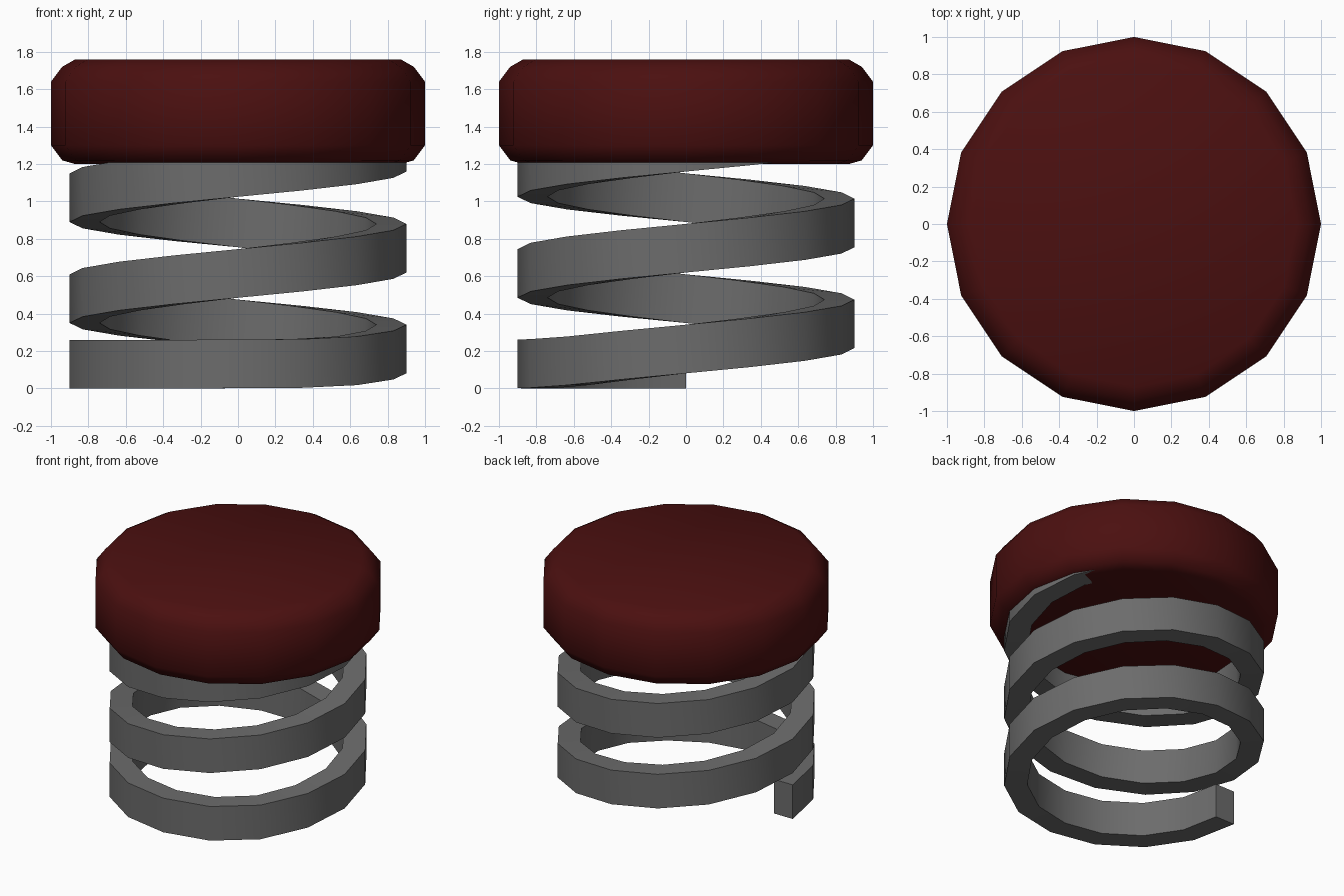
import bpy, bmesh, math

if "Cube" in bpy.data.objects:
    bpy.data.objects.remove(bpy.data.objects["Cube"])

SIDES = 16


def material(name, colour):
    mat = bpy.data.materials.new(name)
    mat.use_nodes = True
    mat.diffuse_color = (*colour, 1)
    mat.node_tree.nodes["Principled BSDF"].inputs["Base Color"].default_value = (*colour, 1)
    return mat


def ring_mesh(name, rings, mat, smooth_angle):
    """Skin a list of rings and close both ends."""
    bm = bmesh.new()
    loops = [[bm.verts.new(p) for p in ring] for ring in rings]
    n = len(loops[0])
    for a, b in zip(loops, loops[1:]):
        for i in range(n):
            j = (i + 1) % n
            bm.faces.new((a[i], a[j], b[j], b[i]))
    bm.faces.new(loops[0][::-1])
    bm.faces.new(loops[-1])
    bmesh.ops.recalc_face_normals(bm, faces=bm.faces)
    mesh = bpy.data.meshes.new(name)
    bm.to_mesh(mesh)
    bm.free()
    mesh.materials.append(mat)
    obj = bpy.data.objects.new(name, mesh)
    bpy.context.collection.objects.link(obj)
    bpy.ops.object.select_all(action="DESELECT")
    obj.select_set(True)
    bpy.context.view_layer.objects.active = obj
    bpy.ops.object.shade_smooth_by_angle(angle=math.radians(smooth_angle))
    return obj


dark_red = material("dark red", (0.07, 0.005, 0.005))
steel_grey = material("steel grey", (0.15, 0.15, 0.15))


# Cap: a faceted disc with bevelled rims
def circle(radius, z):
    return [(radius * math.cos(a), radius * math.sin(a), z)
            for a in (math.tau * i / SIDES for i in range(SIDES))]


cap_profile = [(0.87, 1.2), (0.94, 1.22), (1, 1.3), (1, 1.64), (0.94, 1.72), (0.87, 1.76)]
ring_mesh("cap", [circle(r, z) for r, z in cap_profile], dark_red, 50)


# Spring: a square bar with a flat foot that climbs into the cap
def bar_section(step):
    angle = math.pi + math.tau * step / SIDES
    quarters = step * 4 / SIDES
    climb = 0.08 + 0.135 * (quarters - 2)
    z = 0.13 + (climb + math.sqrt(climb * climb + 0.0004)) / 2
    if quarters < 1:
        z = 0.13
    corners = [(0.9, -0.13), (0.9, 0.13), (0.74, 0.13), (0.74, -0.13)]
    return [(r * math.cos(angle), r * math.sin(angle), z + h) for r, h in corners]


TURNS = 2.625
ring_mesh("spring", [bar_section(s) for s in range(int(TURNS * SIDES) + 1)], steel_grey, 40)
